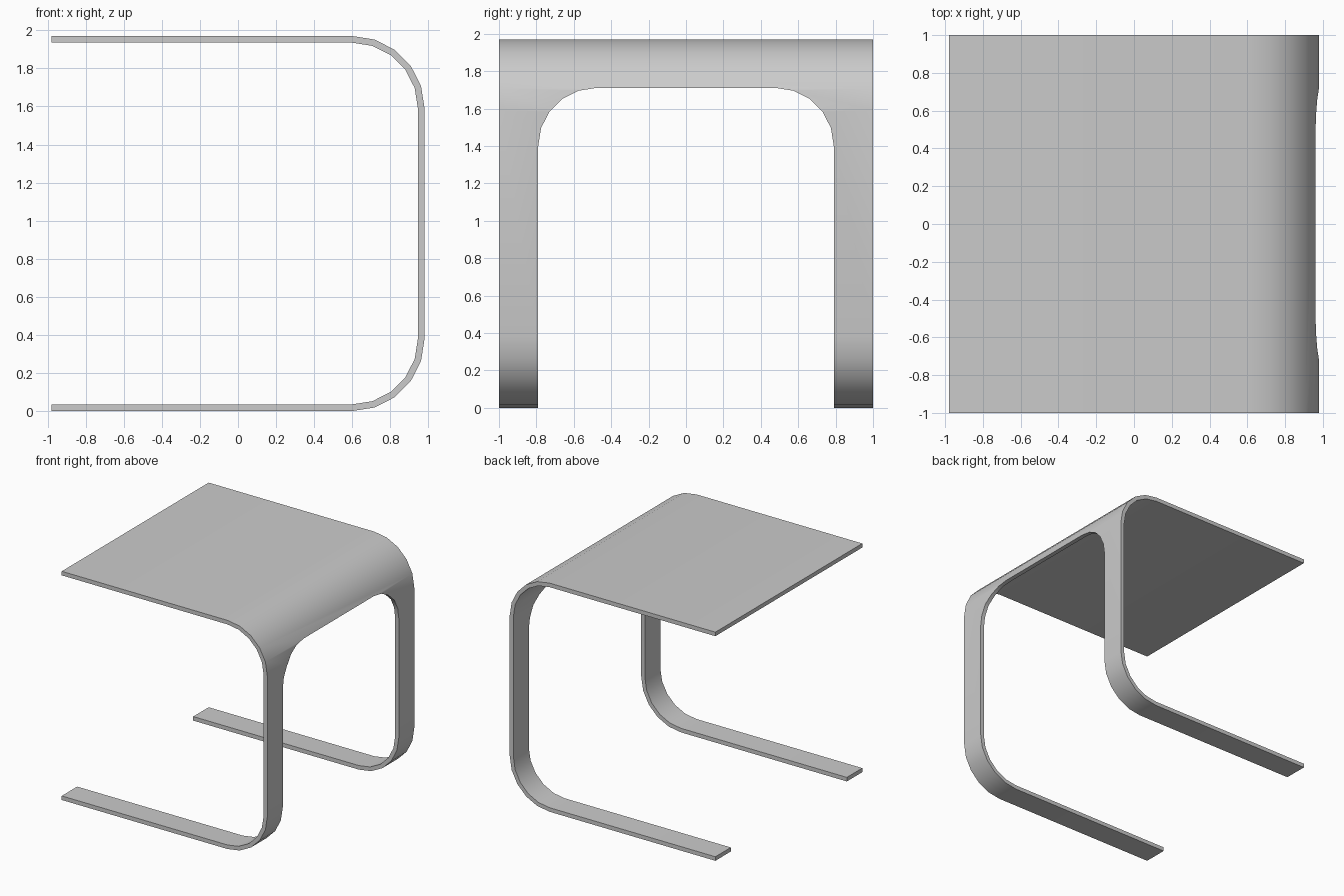
import bpy, bmesh
from math import sin, cos, radians

if "Cube" in bpy.data.objects:
    bpy.data.objects.remove(bpy.data.objects["Cube"])

X, Y, H = 0.98, 1.0, 1.97      # half depth, half width, height
T, R, SEG = 0.035, 0.38, 5     # sheet thickness, bend radius, bend facets


def arc(cx, cy, r, a0, a1):
    angles = [radians(a0 + (a1 - a0) * i / SEG) for i in range(SEG + 1)]
    return [(cx + r * cos(a), cy + r * sin(a)) for a in angles]


def prism(name, start, vec):
    bm = bmesh.new()
    face = bm.faces.new([bm.verts.new(p) for p in start])
    ext = bmesh.ops.extrude_face_region(bm, geom=[face])
    bmesh.ops.translate(bm, vec=vec, verts=[v for v in ext["geom"] if isinstance(v, bmesh.types.BMVert)])
    bmesh.ops.recalc_face_normals(bm, faces=bm.faces)
    mesh = bpy.data.meshes.new(name)
    bm.to_mesh(mesh)
    bm.free()
    obj = bpy.data.objects.new(name, mesh)
    bpy.context.collection.objects.link(obj)
    return obj


def c_line(inset):
    r = R - inset
    return ([(-X, H - inset)] + arc(X - R, H - R, r, 90, 0)
            + arc(X - R, R, r, 0, -90) + [(-X, inset)])


# One bent sheet: table top, upright side and base
profile = c_line(0) + c_line(T)[::-1]
table = prism("bent_sheet_table", [(x, -Y, z) for x, z in profile], (0, 2 * Y, 0))

# Round-cornered opening that leaves two legs and two floor runners
W, TOP, CR = 0.79, 1.71, 0.31
opening = ([(-W, -0.5), (W, -0.5)] + arc(W - CR, TOP - CR, CR, 0, 90)
           + arc(CR - W, TOP - CR, CR, 90, 180))
cutter = prism("opening_cutter", [(-2, y, z) for y, z in opening], (4, 0, 0))
cutter.hide_render = True

cut = table.modifiers.new("opening", "BOOLEAN")
cut.operation = "DIFFERENCE"
cut.solver = "EXACT"
cut.object = cutter
bpy.context.view_layer.objects.active = table
table.select_set(True)
cutter.select_set(False)
bpy.ops.object.modifier_apply(modifier=cut.name)
bpy.data.objects.remove(cutter)

# Smooth bends with crisp sheet edges
bpy.ops.object.shade_smooth_by_angle(angle=radians(35))
